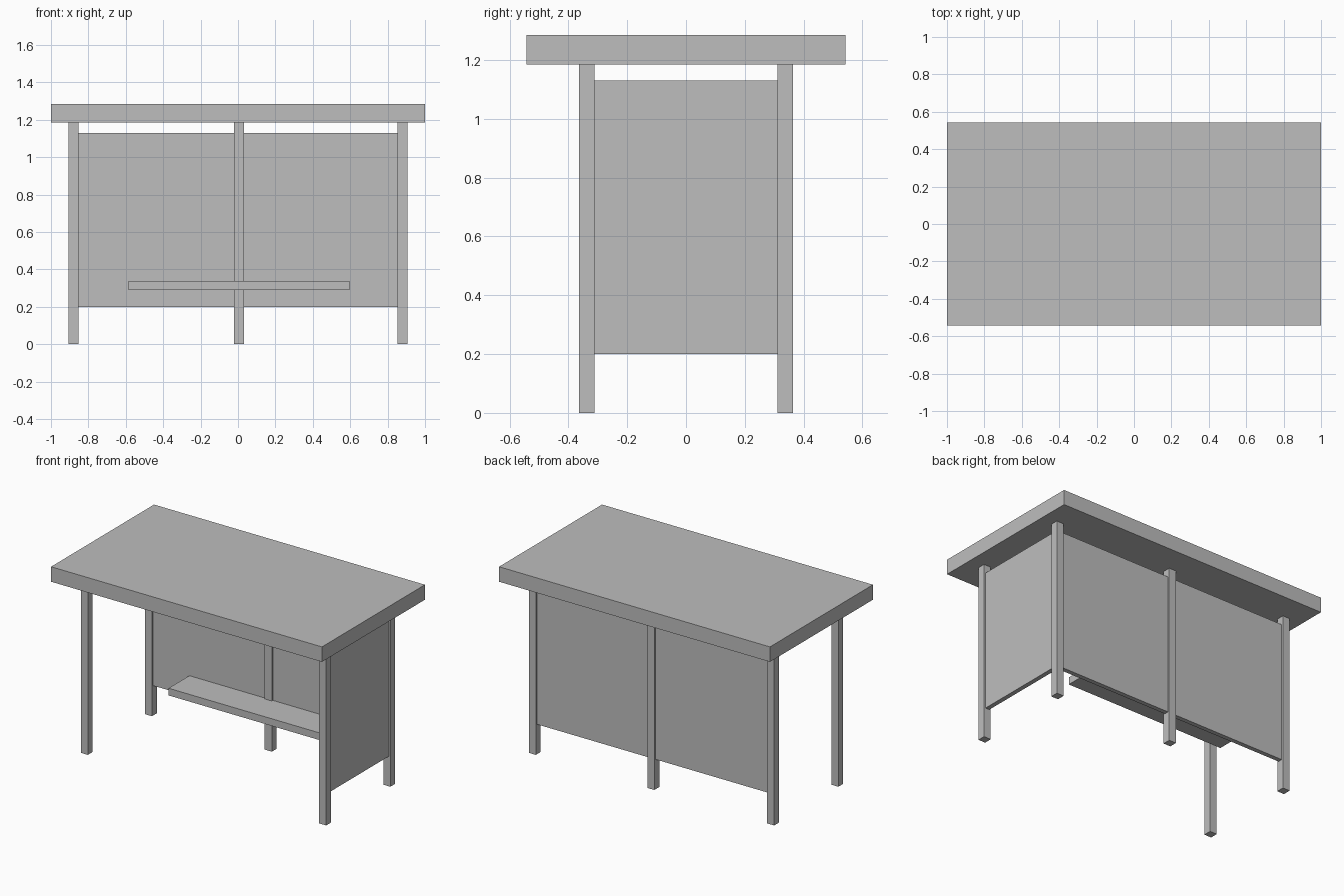
import bpy

# Remove the default cube
cube = bpy.data.objects.get("Cube")
if cube:
    bpy.data.objects.remove(cube, do_unlink=True)

# Single flat colour
grey = bpy.data.materials.new("light_grey")
grey.use_nodes = True
colour = (0.515, 0.515, 0.515, 1)
grey.diffuse_color = colour
grey.node_tree.nodes["Principled BSDF"].inputs["Base Color"].default_value = colour


def box(name, x, y, z):
    """Box spanning the (low, high) range on each axis."""
    bpy.ops.mesh.primitive_cube_add(size=1)
    obj = bpy.context.object
    obj.name = name
    for v in obj.data.vertices:
        v.co = [lo + (hi - lo) * (c + 0.5) for c, (lo, hi) in zip(v.co, (x, y, z))]
    obj.data.materials.append(grey)
    return obj


def around(centre, width):
    return (centre - width / 2, centre + width / 2)


POST = 0.052
POST_X, POST_Y = 0.88, 0.338
PANEL = 0.03
PANEL_Z = (0.2, 1.13)
ROOF_Z = (1.185, 1.285)

# Flat roof slab
box("roof", (-1, 1), (-0.543, 0.543), ROOF_Z)

# Corner posts and the middle back post
posts = {
    "front_right_post": (-POST_X, -POST_Y),
    "front_left_post": (POST_X, -POST_Y),
    "back_right_post": (-POST_X, POST_Y),
    "back_middle_post": (0.005, POST_Y),
    "back_left_post": (POST_X, POST_Y),
}
for name, (px, py) in posts.items():
    box(name, around(px, POST), around(py, POST), (0, ROOF_Z[0]))

# Wall panels: two along the back, one on the left end
inner_x, inner_y = POST_X - POST / 2, POST_Y - POST / 2
back = around(POST_Y, PANEL)
box("back_right_panel", (-inner_x, 0.005 - POST / 2), back, PANEL_Z)
box("back_left_panel", (0.005 + POST / 2, inner_x), back, PANEL_Z)
box("left_side_panel", around(POST_X, PANEL), (-inner_y, inner_y), PANEL_Z)

# Bench plank against the back wall
box("bench", (-0.585, 0.595), (0.104, back[0]), (0.29, 0.338))
